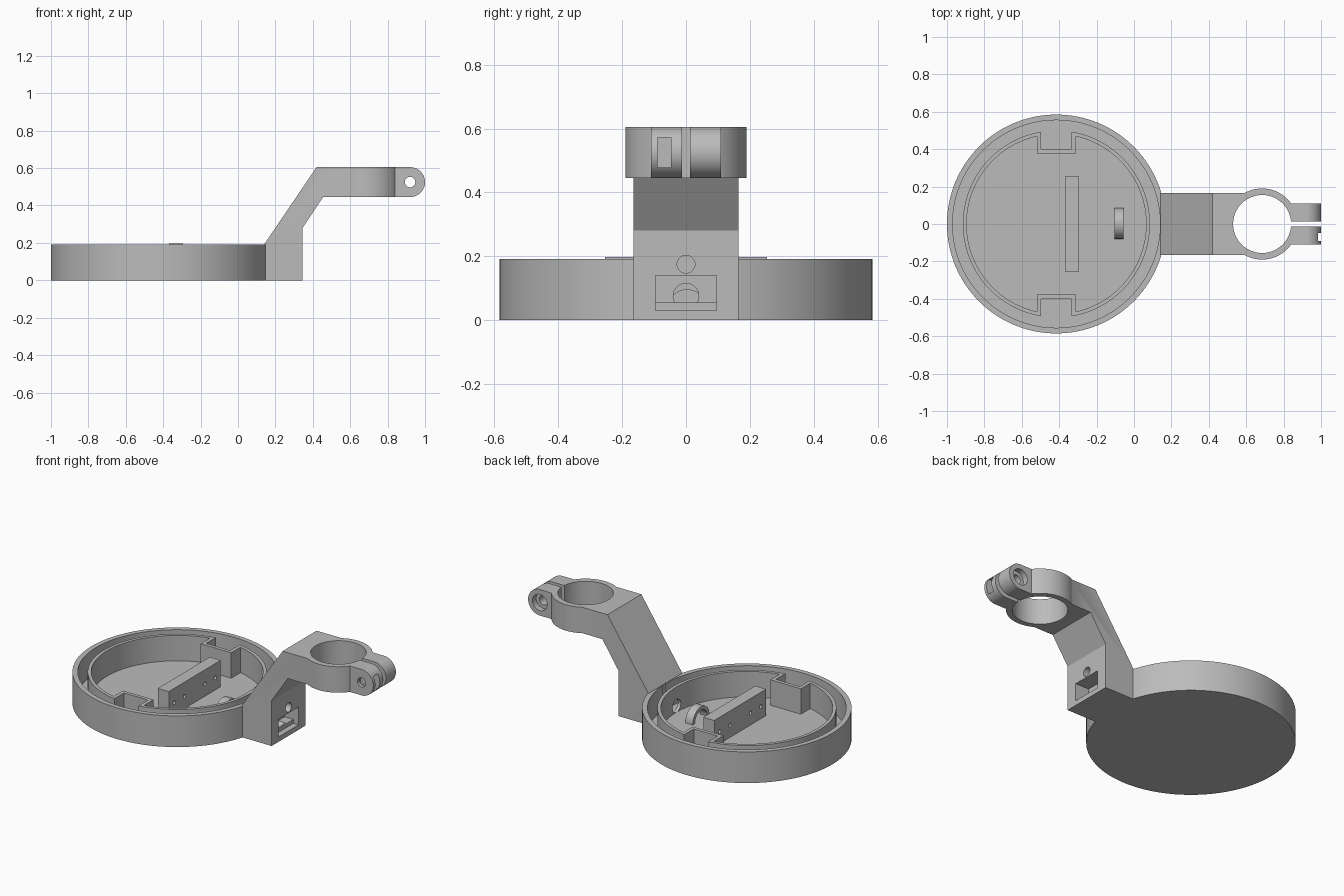
import bpy, bmesh, math

if "Cube" in bpy.data.objects:
    bpy.data.objects.remove(bpy.data.objects["Cube"])

CX, CUP_R, CUP_H, FLOOR = -0.415, 0.585, 0.192, 0.035
RING_X, Z0, Z1 = 0.685, 0.445, 0.605      # clamp ring centre, clamp bottom and top
EAR_X, EAR_Z = 0.92, 0.525                # clamp screw axis

grey = bpy.data.materials.new("plain_grey")
grey.diffuse_color = (0.5, 0.5, 0.5, 1)
grey.use_nodes = True
grey.node_tree.nodes["Principled BSDF"].inputs["Base Color"].default_value = grey.diffuse_color


def place(axis, u, v, w):
    """Profile point (u, v) at height w along the extrusion axis."""
    return {'x': (w, u, v), 'y': (u, w, v), 'z': (u, v, w)}[axis]


def prism(name, pts, axis, lo, hi, hole=None):
    """Extrude a closed profile, optionally with a matching inner outline."""
    bm = bmesh.new()
    n = len(pts)

    def row(p, w):
        return [bm.verts.new(place(axis, u, v, w)) for u, v in p]

    def bridge(a, b):
        for i in range(n):
            j = (i + 1) % n
            bm.faces.new((a[i], a[j], b[j], b[i]))

    a, b = row(pts, lo), row(pts, hi)
    bridge(a, b)
    if hole:
        c, d = row(hole, lo), row(hole, hi)
        bridge(b, d)
        bridge(d, c)
        bridge(c, a)
    else:
        bm.faces.new(a)
        bm.faces.new(b)
    bmesh.ops.recalc_face_normals(bm, faces=bm.faces[:])
    me = bpy.data.meshes.new(name)
    bm.to_mesh(me)
    bm.free()
    me.materials.append(grey)
    ob = bpy.data.objects.new(name, me)
    bpy.context.collection.objects.link(ob)
    return ob


def arc(u, v, r, a0, a1, n):
    return [(u + r * math.cos(a0 + (a1 - a0) * i / n),
             v + r * math.sin(a0 + (a1 - a0) * i / n)) for i in range(n + 1)]


def circle(u, v, r, n=64):
    return arc(u, v, r, 0, 2 * math.pi, n)[:-1]


def rect(u0, v0, u1, v1):
    return [(u0, v0), (u1, v0), (u1, v1), (u0, v1)]


def combine(ob, op, *tools):
    """Apply boolean operations and remove the tools."""
    for t in tools:
        t.hide_render = True
        m = ob.modifiers.new("bool", 'BOOLEAN')
        m.operation, m.solver, m.object = op, 'EXACT', t
        bpy.context.view_layer.update()
        dg = bpy.context.evaluated_depsgraph_get()
        me = bpy.data.meshes.new_from_object(ob.evaluated_get(dg))
        ob.modifiers.clear()
        ob.data = me
        bpy.data.objects.remove(t)


def cable_hole():
    return prism("cable_cutter", circle(0, 0.075, 0.04, 32), 'x', 0.0, 0.3)


# Round cup with a thin rim
cup = prism("cup", circle(CX, 0, CUP_R, 128), 'z', 0, CUP_H)
combine(cup, 'DIFFERENCE',
        prism("cavity", circle(CX, 0, 0.555, 128), 'z', FLOOR, 0.4), cable_hole())


# Inner wall with two square bays stepping inwards
def bayed(r, half, depth):
    a = math.acos(half / r)
    right = arc(0, 0, r, -a, a, 60) + [(half, depth), (-half, depth)]
    return [(CX + s * x, s * y) for s in (1, -1) for x, y in right]


inner_wall = prism("inner_wall", bayed(0.50, 0.082, 0.40), 'z', FLOOR, CUP_H,
                   bayed(0.48, 0.104, 0.378))
combine(inner_wall, 'DIFFERENCE', cable_hole())

# Mounting bar with four screw holes
bar = prism("mounting_bar", rect(-0.37, -0.253, -0.295, 0.253), 'z', FLOOR, 0.198)
combine(bar, 'DIFFERENCE', *[
    prism("screw_cutter", circle(y, 0.11, 0.012, 16), 'x', -0.5, -0.2)
    for y in (-0.2, -0.1, 0.1, 0.2)])

# Cable arch on the cup floor
cable_arch = prism("cable_arch",
                   arc(0.003, FLOOR, 0.082, 0, math.pi, 24)
                   + arc(0.003, FLOOR, 0.06, math.pi, 0, 24), 'x', -0.105, -0.055)

# Angled arm with clamp ring and two screw ears
arm = prism("arm_and_clamp",
            [(0.142, 0), (0.345, 0), (0.345, 0.28), (0.455, Z0), (0.6, Z0),
             (0.6, Z1), (0.42, Z1), (0.142, 0.195)], 'y', -0.165, 0.165)
ears = prism("ears", [(0.78, Z1), (0.78, Z0)]
             + arc(EAR_X, EAR_Z, 0.08, -math.pi / 2, math.pi / 2, 24), 'y', -0.11, 0.11)
combine(arm, 'UNION', prism("ring", circle(RING_X, 0, 0.19, 96), 'z', Z0, Z1), ears)
combine(
    arm, 'DIFFERENCE',
    prism("cup_trim", circle(CX, 0, CUP_R, 128), 'z', -0.1, CUP_H),
    prism("bore", circle(RING_X, 0, 0.155, 96), 'z', 0.3, 0.8),
    prism("slit", rect(0.8, -0.013, 1.1, 0.013), 'z', 0.3, 0.8),
    prism("screw_hole", circle(EAR_X, EAR_Z, 0.028, 32), 'y', -0.3, 0.3),
    prism("screw_head", circle(EAR_X, EAR_Z, 0.05, 32), 'y', 0.075, 0.3),
    prism("nut_slot", rect(-0.09, 0.478, -0.047, 0.572), 'x', 0.87, 1.1),
    # socket opening with a lower step, light hole and cable passage
    prism("socket", rect(-0.096, 0.055, 0.096, 0.14), 'x', 0.25, 0.4),
    prism("socket_step", rect(-0.096, 0.03, 0.096, 0.056), 'x', 0.31, 0.4),
    prism("light_hole", circle(0, 0.175, 0.028, 32), 'x', 0.24, 0.4),
    cable_hole())

# Smooth round walls, keep hard edges
for ob in (cup, inner_wall, bar, cable_arch, arm):
    bpy.ops.object.select_all(action='DESELECT')
    ob.select_set(True)
    bpy.context.view_layer.objects.active = ob
    bpy.ops.object.shade_smooth_by_angle(angle=math.radians(30))
